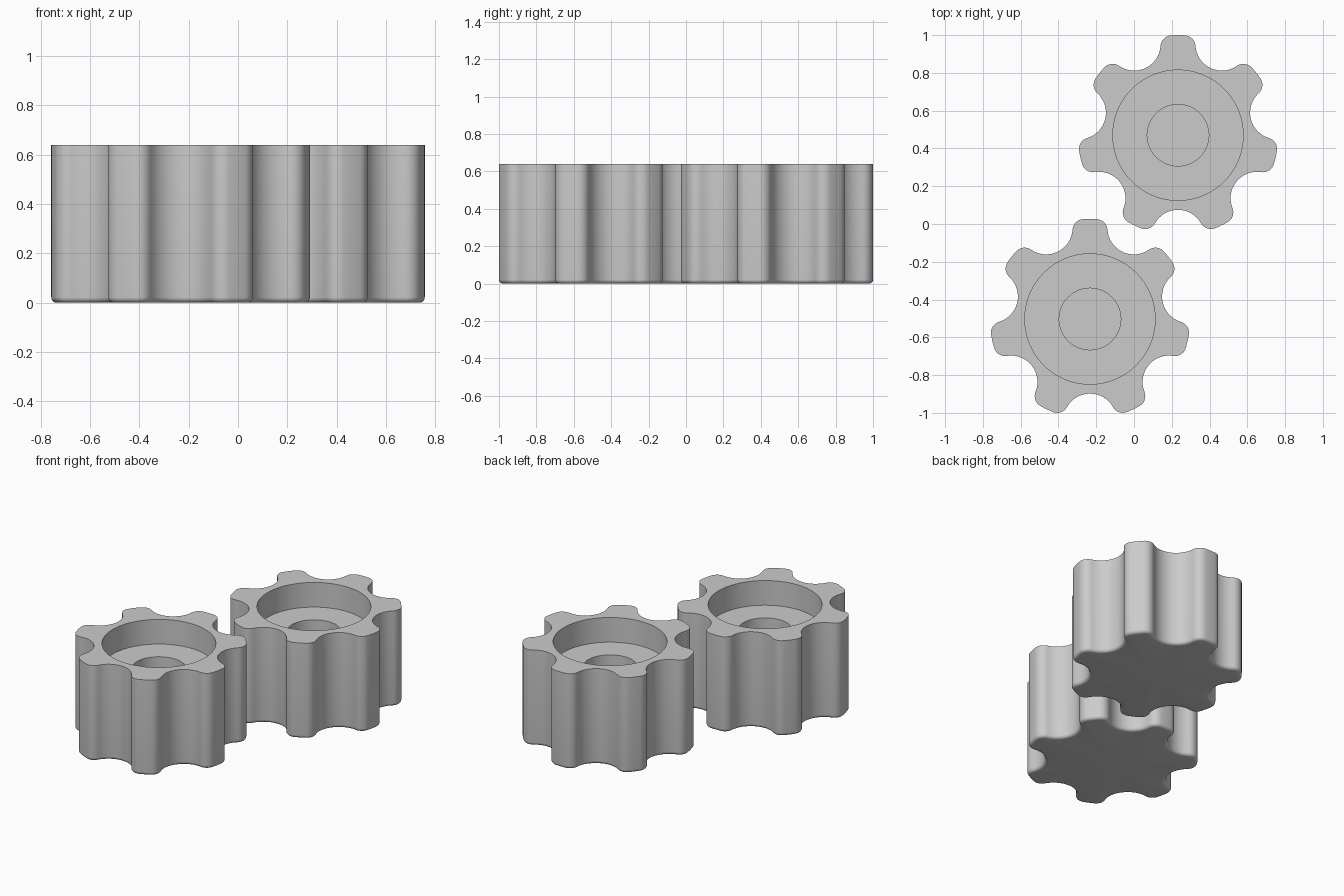
import bpy, bmesh, math
from mathutils import Vector

if "Cube" in bpy.data.objects:
    bpy.data.objects.remove(bpy.data.objects["Cube"])

LOBES = 7
HEIGHT = 0.64
R_OUT = 0.53                       # lobe tip radius
R_FIL = 0.06                       # rounded lobe corner
R_VAL, C_VAL = 0.14, 0.535         # scalloped valley: radius, distance from the axis
EDGE = 0.022                       # rounding at the foot
R_RECESS, Z_RECESS = 0.345, 0.475  # wide shallow recess
R_BORE, Z_BORE = 0.163, 0.12       # narrow blind bore

grey = bpy.data.materials.new("grey plastic")
grey.diffuse_color = (0.6, 0.6, 0.6, 1)
grey.use_nodes = True
grey.node_tree.nodes["Principled BSDF"].inputs["Base Color"].default_value = grey.diffuse_color


def polar(r, a):
    return Vector((r * math.cos(a), r * math.sin(a)))


def arc(centre, r, a0, a1, steps, side):
    """Points with outward normals; side is -1 on hollow arcs."""
    return [(centre + polar(r, a0 + (a1 - a0) * i / steps),
             polar(side, a0 + (a1 - a0) * i / steps)) for i in range(steps)]


def lobed_profile():
    """Tip arc, corner, valley, corner, repeated around the axis."""
    pts = []
    half = math.pi / LOBES
    r_c = R_OUT - R_FIL
    beta = math.acos((r_c**2 + C_VAL**2 - (R_FIL + R_VAL)**2) / (2 * r_c * C_VAL))
    for k in range(LOBES):
        a = math.pi / 2 + k * 2 * half
        mid = a + half
        valley = polar(C_VAL, mid)
        c1, c2 = polar(r_c, mid - beta), polar(r_c, mid + beta)
        d1, d2 = valley - c1, valley - c2
        t1 = math.atan2(d1.y, d1.x)
        t2 = math.atan2(d2.y, d2.x)
        s1 = mid - beta
        turn1 = (t1 - s1) % (2 * math.pi)
        turn2 = (mid + beta - t2) % (2 * math.pi)
        v0 = t1 + math.pi
        sweep = (v0 - (t2 + math.pi)) % (2 * math.pi)
        tip = half - beta
        pts += arc(Vector((0, 0)), R_OUT, a - tip, a + tip, 3, 1)
        pts += arc(c1, R_FIL, s1, s1 + turn1, 8, 1)
        # the valley runs clockwise about its own centre, through the axis side
        pts += arc(valley, R_VAL, v0, v0 - sweep, 16, -1) if sweep < math.pi * 1.5 \
            else arc(valley, R_VAL, v0, v0 + 2 * math.pi - sweep, 16, -1)
        pts += arc(c2, R_FIL, t2, t2 + turn2, 8, 1)
    return pts


PROFILE = lobed_profile()


def make_knob(name, x, y):
    bm = bmesh.new()

    def offset_ring(inset, z):
        return [bm.verts.new((*(p - n * inset), z)) for p, n in PROFILE]

    def round_ring(r, z):
        return [bm.verts.new((*(p.normalized() * r), z)) for p, n in PROFILE]

    # rounded foot and straight lobed wall
    rings = []
    for i in range(6):
        t = i / 5 * math.pi / 2
        rings.append(offset_ring(EDGE * (1 - math.sin(t)), EDGE * (1 - math.cos(t))))
    rings.append(offset_ring(0, HEIGHT))
    # top rim, recess wall, ledge and bore wall
    rings += [round_ring(R_RECESS, HEIGHT), round_ring(R_RECESS, Z_RECESS),
              round_ring(R_BORE, Z_RECESS), round_ring(R_BORE, Z_BORE)]
    count = len(PROFILE)
    for a, b in zip(rings, rings[1:]):
        for i in range(count):
            j = (i + 1) % count
            bm.faces.new((a[i], a[j], b[j], b[i]))
    # underside and bore floor
    for ring, z in ((rings[0], 0), (rings[-1], Z_BORE)):
        hub = bm.verts.new((0, 0, z))
        for i in range(count):
            bm.faces.new((ring[i], ring[(i + 1) % count], hub))
    bmesh.ops.recalc_face_normals(bm, faces=bm.faces[:])

    mesh = bpy.data.meshes.new(name)
    bm.to_mesh(mesh)
    bm.free()
    mesh.materials.append(grey)
    obj = bpy.data.objects.new(name, mesh)
    obj.location = (x, y, 0)
    bpy.context.collection.objects.link(obj)
    bpy.ops.object.select_all(action='DESELECT')
    obj.select_set(True)
    bpy.context.view_layer.objects.active = obj
    bpy.ops.object.shade_smooth_by_angle(angle=math.radians(30))


make_knob("rear_knob", 0.233, 0.47)
make_knob("front_knob", -0.233, -0.503)
